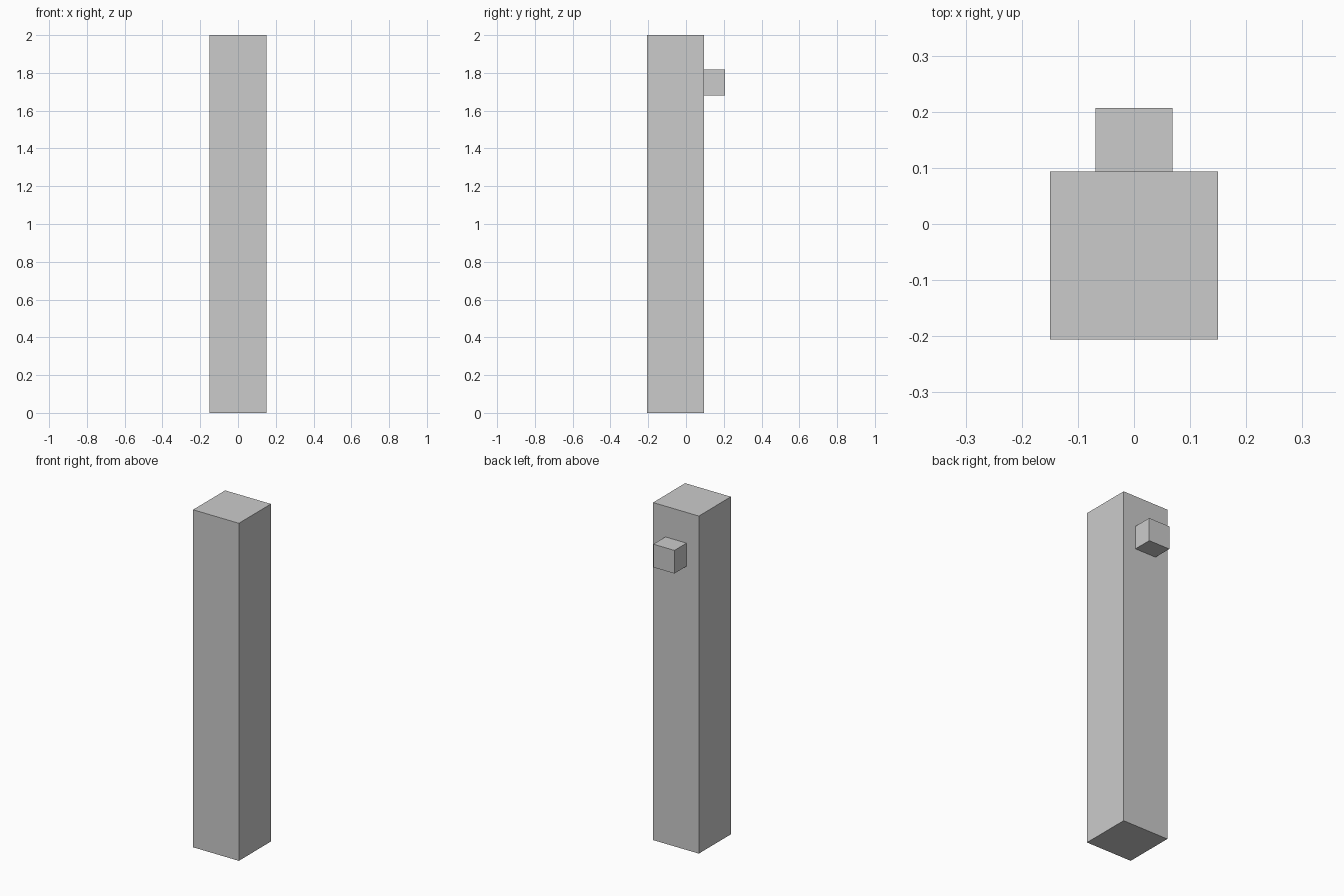
import bpy

if "Cube" in bpy.data.objects:
    bpy.data.objects.remove(bpy.data.objects["Cube"])


def box(name, lo, hi):
    """Axis-aligned box between two corners."""
    centre = [(a + b) / 2 for a, b in zip(lo, hi)]
    bpy.ops.mesh.primitive_cube_add(size=1, location=centre)
    obj = bpy.context.object
    obj.name = name
    obj.scale = [b - a for a, b in zip(lo, hi)]
    bpy.ops.object.transform_apply(location=False, rotation=False, scale=True)
    return obj


# Tall square post
box("post", (-0.15, -0.206, 0), (0.15, 0.094, 2))

# Small block on the back face near the top
box("back_block", (-0.069, 0.094, 1.681), (0.069, 0.207, 1.818))
